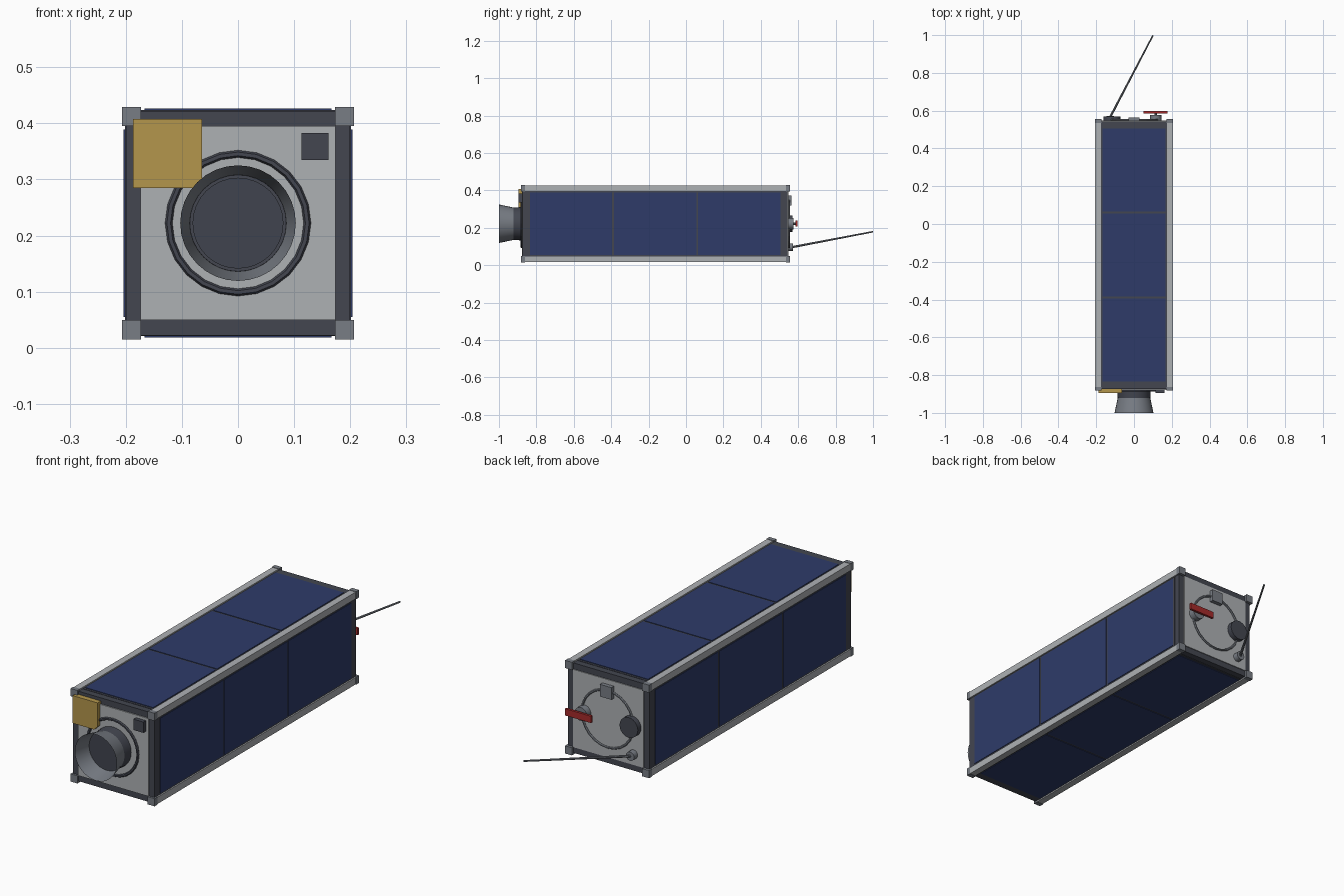
import bpy, bmesh, math
from mathutils import Matrix, Vector

if "Cube" in bpy.data.objects:
    bpy.data.objects.remove(bpy.data.objects["Cube"])


def material(name, r, g, b):
    m = bpy.data.materials.new(name)
    lin = [((c / 255 + 0.055) / 1.055) ** 2.4 for c in (r, g, b)]
    m.diffuse_color = (*lin, 1)
    m.use_nodes = True
    m.node_tree.nodes["Principled BSDF"].inputs["Base Color"].default_value = m.diffuse_color
    return m


SILVER = material("silver", 174, 177, 180)
STEEL = material("steel grey", 120, 125, 133)
DARK = material("dark frame", 67, 70, 80)
LENS = material("lens dark", 64, 68, 78)
BLUE = material("solar blue", 46, 59, 105)
GOLD = material("patch gold", 180, 150, 76)
RED = material("tag red", 165, 42, 42)

ZC = 0.222            # height of the body axis
Y0, Y1 = -0.873, 0.543  # body ends
YM = (Y0 + Y1) / 2


def finish(name, bm, mat, smooth=False):
    me = bpy.data.meshes.new(name)
    bm.to_mesh(me)
    bm.free()
    me.materials.append(mat)
    ob = bpy.data.objects.new(name, me)
    bpy.context.collection.objects.link(ob)
    if smooth:
        bpy.ops.object.select_all(action='DESELECT')
        ob.select_set(True)
        bpy.context.view_layer.objects.active = ob
        bpy.ops.object.shade_smooth_by_angle(angle=math.radians(35))
    return ob


def box(name, x, y, z, mat, turn=0):
    """Box from (low, high) ranges, optionally turned about the body axis."""
    bm = bmesh.new()
    bmesh.ops.create_cube(bm, size=1)
    for v in bm.verts:
        v.co = [(a + b) / 2 + c * (b - a) for (a, b), c in zip((x, y, z), v.co)]
    if turn:
        bmesh.ops.rotate(bm, verts=bm.verts, cent=(0, 0, ZC),
                         matrix=Matrix.Rotation(turn, 3, 'Y'))
    return finish(name, bm, mat)


def rod(name, a, b, r1, r2, mat, sides=24, caps=True, inward=False):
    """Cylinder or cone from point a to point b."""
    a, b = Vector(a), Vector(b)
    d = b - a
    bm = bmesh.new()
    bmesh.ops.create_cone(bm, cap_ends=caps, segments=sides,
                          radius1=r1, radius2=r2, depth=d.length)
    bm.transform(Matrix.Translation((a + b) / 2) @ d.to_track_quat('Z', 'Y').to_matrix().to_4x4())
    if inward:
        bmesh.ops.reverse_faces(bm, faces=bm.faces)
    return finish(name, bm, mat, True)


def ring(name, y, radius, tube, mat):
    bpy.ops.mesh.primitive_torus_add(location=(0, y, ZC), rotation=(math.pi / 2, 0, 0),
                                     major_radius=radius, minor_radius=tube,
                                     major_segments=24, minor_segments=6)
    ob = bpy.context.object
    ob.name = name
    ob.data.materials.append(mat)


# Body core
box("body_core", (-0.198, 0.198), (Y0, Y1), (ZC - 0.198, ZC + 0.198), DARK)

# Solar panels on all four long sides: board plus three cells
GAP, LEN = 0.01, 0.44
for i in range(4):
    t = i * math.pi / 2
    box(f"panel_edge_{i}", (-0.174, 0.174), (Y0, Y1), (ZC + 0.19, ZC + 0.2), DARK, t)
    box(f"solar_board_{i}", (-0.173, 0.173), (YM - 0.68, YM + 0.68),
        (ZC + 0.19, ZC + 0.2015), DARK, t)
    for k in (-1, 0, 1):
        c = YM + k * (LEN + GAP)
        box(f"solar_cell_{i}_{k + 1}", (-0.167, 0.167), (c - LEN / 2, c + LEN / 2),
            (ZC + 0.195, ZC + 0.204), BLUE, t)

# Corner rails with end caps
for sx in (-1, 1):
    for sz in (-1, 1):
        def span(s, lo, hi, c=0):
            return tuple(sorted((c + s * lo, c + s * hi)))
        n = f"{'left' if sx < 0 else 'right'}_{'lower' if sz < 0 else 'upper'}"
        box(f"rail_{n}", span(sx, 0.175, 0.2055), (-0.866, 0.536),
            span(sz, 0.175, 0.2055, ZC), SILVER)
        for end, y in (("front", (-0.882, -0.862)), ("rear", (0.534, 0.555))):
            box(f"rail_cap_{end}_{n}", span(sx, 0.173, 0.207), y,
                span(sz, 0.173, 0.207, ZC), STEEL)

# End plates
box("front_plate", (-0.174, 0.174), (-0.878, Y0 + 0.01), (ZC - 0.173, ZC + 0.173), SILVER)
box("rear_plate", (-0.174, 0.174), (Y1 - 0.01, 0.547), (ZC - 0.173, ZC + 0.173), SILVER)

# Camera: ring, barrel, glass and open hood (seen from inside)
ring("front_ring", -0.88, 0.1235, 0.0065, DARK)
rod("lens_barrel", (0, -0.87, ZC), (0, -0.924, ZC), 0.09, 0.086, DARK, 32)
rod("lens_glass", (0, -0.92, ZC), (0, -0.927, ZC), 0.081, 0.081, LENS, 32)
rod("lens_hood", (0, -0.92, ZC), (0, -1.0, ZC), 0.086, 0.103, STEEL, 32, False, True)

# Gold patch antenna with one clipped corner
bm = bmesh.new()
outline = [(-0.187, 0.285), (-0.081, 0.285), (-0.064, 0.302), (-0.064, 0.408), (-0.187, 0.408)]
face = bm.faces.new([bm.verts.new((x, -0.896, z)) for x, z in outline])
ext = bmesh.ops.extrude_face_region(bm, geom=[face])
for v in ext["geom"]:
    if isinstance(v, bmesh.types.BMVert):
        v.co.y = -0.873
bmesh.ops.recalc_face_normals(bm, faces=bm.faces)
finish("patch_antenna", bm, GOLD)

# Small sensor box on the front
box("front_sensor", (0.113, 0.161), (-0.896, -0.87), (0.335, 0.383), DARK)

# Rear ring with its fittings
ring("rear_ring", 0.551, 0.127, 0.005, STEEL)
box("rear_ring_box", (-0.028, 0.028), (0.54, 0.565), (0.32, 0.374), STEEL)
rod("rear_dark_disc", (-0.117, 0.54, ZC), (-0.117, 0.57, ZC), 0.045, 0.045, DARK)
rod("rear_connector", (0.115, 0.54, ZC), (0.115, 0.576, ZC), 0.03, 0.03, STEEL)
rod("tag_pin", (0.115, 0.57, ZC), (0.115, 0.59, ZC), 0.006, 0.006, STEEL, 8)
box("safety_tag", (0.05, 0.178), (0.586, 0.597), (0.208, 0.238), RED)

# Whip antenna
rod("antenna_base", (-0.125, 0.54, 0.097), (-0.125, 0.572, 0.097), 0.02, 0.02, STEEL, 16)
rod("whip_antenna", (-0.125, 0.568, 0.097), (0.1, 0.998, 0.179), 0.006, 0.004, STEEL, 8)
